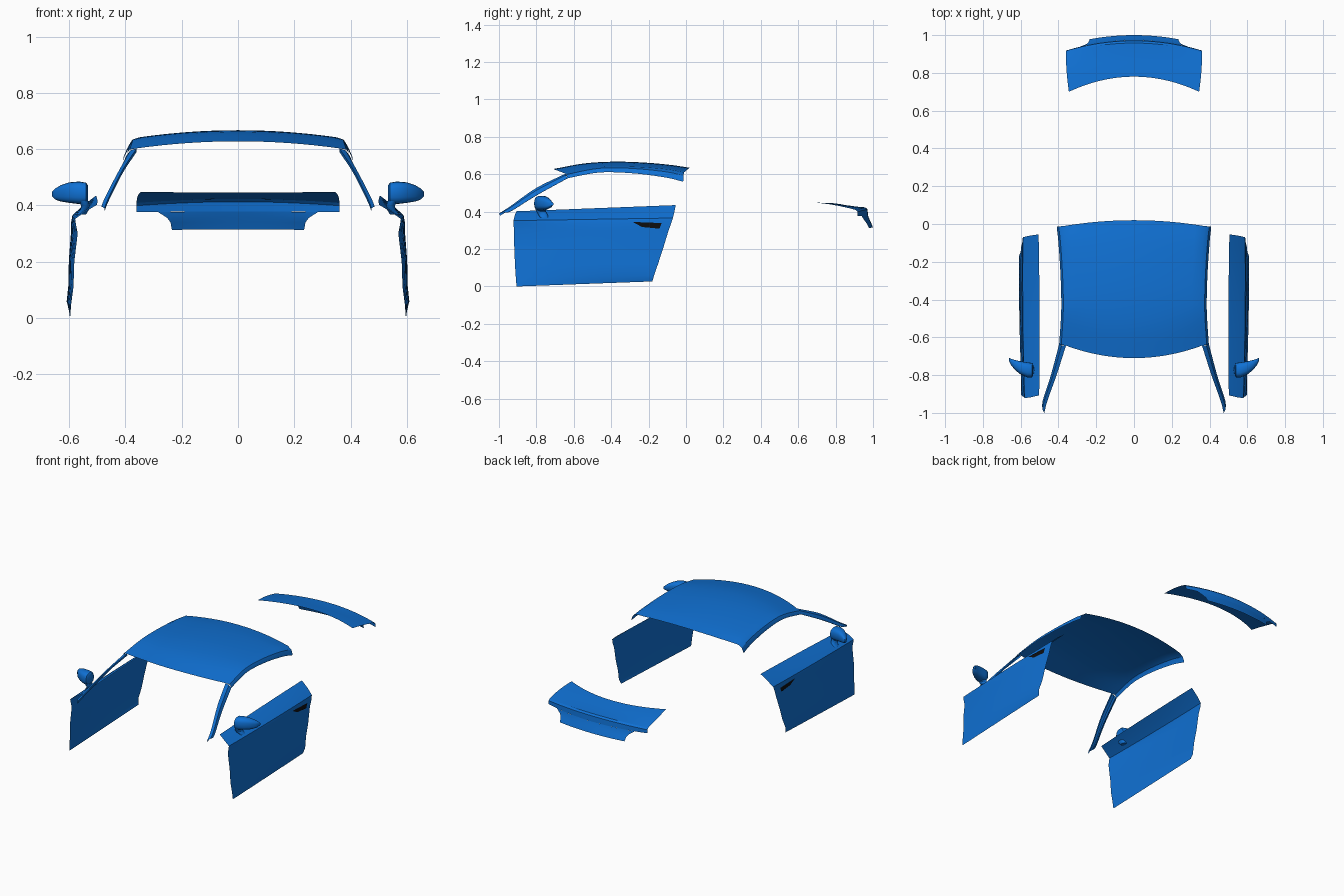
import bpy, bmesh, math
from mathutils import Vector

if "Cube" in bpy.data.objects:
    bpy.data.objects.remove(bpy.data.objects["Cube"])


def material(name, col):
    m = bpy.data.materials.new(name)
    m.diffuse_color = col
    m.use_nodes = True
    m.node_tree.nodes["Principled BSDF"].inputs["Base Color"].default_value = m.diffuse_color
    return m


BLUE = material("blue_paint", (0.005, 0.165, 0.66, 1))
BLACK = material("black_trim", (0.004, 0.004, 0.005, 1))


def spline(pts, n):
    """Smooth curve through points, n steps per span (Catmull-Rom)."""
    p = [Vector(q) for q in pts]
    p = [2 * p[0] - p[1]] + p + [2 * p[-1] - p[-2]]
    out = []
    for i in range(1, len(p) - 2):
        a, b, c, d = p[i - 1:i + 3]
        for k in range(n):
            t = k / n
            out.append(0.5 * (2 * b + (c - a) * t + (2 * a - 5 * b + 4 * c - d) * t * t
                              + (3 * b - a - 3 * c + d) * t ** 3))
    return out + [p[-2]]


def skin(name, patches, outward, mat=BLUE, closed=False):
    """Skin lists of point rows, mirror across x = 0, smooth by angle."""
    bm = bmesh.new()
    for rows in patches:
        vs = [[bm.verts.new(p) for p in r] for r in rows]
        n = len(vs[0])
        for a, b in zip(vs, vs[1:]):
            for j in range(n if closed else n - 1):
                k = (j + 1) % n
                bm.faces.new((a[j], a[k], b[k], b[j]))
        if closed:
            bm.faces.new(vs[0])
            bm.faces.new(vs[-1])
    bmesh.ops.remove_doubles(bm, verts=bm.verts, dist=0.0004)
    bmesh.ops.recalc_face_normals(bm, faces=bm.faces)
    if not closed:
        total = sum((f.normal * f.calc_area() for f in bm.faces), Vector())
        if total.dot(Vector(outward)) < 0:
            bmesh.ops.reverse_faces(bm, faces=bm.faces)
    me = bpy.data.meshes.new(name)
    bm.to_mesh(me)
    bm.free()
    ob = bpy.data.objects.new(name, me)
    bpy.context.collection.objects.link(ob)
    me.materials.append(mat)
    bpy.ops.object.select_all(action='DESELECT')
    ob.select_set(True)
    bpy.context.view_layer.objects.active = ob
    bpy.ops.object.shade_smooth_by_angle(angle=math.radians(30))
    ob.modifiers.new("mirror", 'MIRROR').merge_threshold = 0.0005
    return ob


# Roof: centre-line and side-rail curves joined by a crowned section
centre = spline([(0, -.71, .628), (0, -.55, .657), (0, -.4, .667),
                 (0, -.25, .664), (0, -.1, .652), (0, .02, .635)], 4)
rail = spline([(.396, -.635, .578), (.387, -.5, .605), (.385, -.4, .611),
               (.39, -.25, .602), (.4, -.1, .581), (.409, -.015, .56)], 4)
roof = []
for c, e in zip(centre, rail):
    sh = Vector((e.x - .036, c.y * .12 + e.y * .88, c.z - .025))
    row = [Vector((sh.x * f, c.y + (sh.y - c.y) * f * f, c.z + (sh.z - c.z) * f * f))
           for f in (i / 8 for i in range(9))]
    row.append(sh.lerp(e, .5) + Vector((.007, 0, .008)))
    row.append(sh.lerp(e, .85) + Vector((.004, 0, .003)))
    roof.append(row + [e])
skin("roof", [roof], (0, 0, 1))

# Windscreen pillars
inner = spline([roof[0][8], (.41, -.80, .527), (.458, -.935, .432), (.475, -1, .39)], 4)
outer = spline([rail[0], (.44, -.80, .487), (.479, -.92, .412), (.486, -.955, .395)], 4)
pillar = []
for a, b in zip(inner, outer):
    pillar.append([a + Vector((0, .006, -.012)), a,
                   a.lerp(b, .5) + Vector((.005, -.003, .005)), b,
                   b + Vector((-.01, 0, -.001))])
skin("windscreen_pillar", [pillar], (0, 0, 1))

# Doors: each row is front y, z / rear y, z / x at front, middle, rear
door_rows = [
    (-.907, .402, -.055, .435, .502, .500, .505),
    (-.917, .376, -.062, .398, .545, .551, .553),
    (-.922, .352, -.070, .366, .579, .588, .588),
    (-.922, .338, -.080, .335, .577, .593, .591),
    (-.920, .300, -.093, .300, .570, .592, .590),
    (-.918, .200, -.122, .205, .582, .600, .598),
    (-.914, .110, -.148, .125, .585, .601, .600),
    (-.910, .050, -.170, .060, .593, .606, .609),
    (-.906, .000, -.180, .027, .597, .599, .600)]
door = []
for yf, zf, yr, zr, xf, xm, xr in door_rows:
    row = []
    for i in range(15):
        t = i / 14
        x = xf * (1 - t) * (1 - 2 * t) + xm * 4 * t * (1 - t) + xr * t * (2 * t - 1)
        row.append((x, yf + (yr - yf) * t, zf + (zr - zf) * t))
    door.append(row)
skin("door", [door], (1, 0, 0))

# Door handles
skin("door_handle", [[[(.597, -.285, .345), (.597, -.13, .339)],
                      [(.597, -.235, .318), (.597, -.142, .309)]]], (1, 0, 0), BLACK)


# Wing mirrors: rounded rings tapering outward, on a short foot
def ring(axis, pos, a0, a1, b0, b1, power, n=20):
    out = []
    for i in range(n):
        t = 2 * math.pi * i / n
        c, s = math.cos(t), math.sin(t)
        u = (a0 + a1) / 2 + (a1 - a0) / 2 * math.copysign(abs(c) ** power, c)
        v = (b0 + b1) / 2 + (b1 - b0) / 2 * math.copysign(abs(s) ** power, s)
        out.append((pos, u, v) if axis == 'x' else (u, v, pos))
    return out


housing = [ring('x', *r, .75) for r in (
    (.534, -.800, -.740, .414, .472), (.540, -.812, -.736, .406, .481),
    (.565, -.812, -.732, .405, .485), (.600, -.797, -.727, .409, .482),
    (.630, -.773, -.720, .414, .472), (.650, -.748, -.714, .421, .460),
    (.661, -.726, -.709, .432, .449))]
skin("wing_mirror", [housing], (1, 0, 0), closed=True)
foot = [ring('z', *r, .9) for r in (
    (.415, .530, .568, -.805, -.750), (.400, .528, .558, -.800, -.748),
    (.385, .530, .560, -.790, -.740), (.368, .540, .575, -.780, -.735))]
skin("mirror_foot", [foot], (1, 0, 0), closed=True)


# Boot lid: rows of centre y, z / edge y, z / half width
def arcs(rows):
    return [[(hw * f, yc + (ye - yc) * f * f, zc + (ze - zc) * f * f)
             for f in (i / 12 for i in range(13))] for yc, zc, ye, ze, hw in rows]


lid = arcs([(.780, .446, .700, .448, .345), (.82, .441, .765, .440, .353),
            (.860, .434, .820, .430, .358), (.92, .426, .875, .418, .360),
            (.958, .423, .908, .409, .360), (.970, .413, .917, .399, .360),
            (.974, .378, .918, .377, .360)])
panel = arcs([(.974, .378, .939, .377, .285), (.982, .357, .952, .356, .252),
              (.990, .340, .964, .340, .240), (1.0, .315, .978, .313, .235)])
skin("boot_lid", [lid], (0, .5, 1))
skin("boot_rear_panel", [panel], (0, 1, 0))
